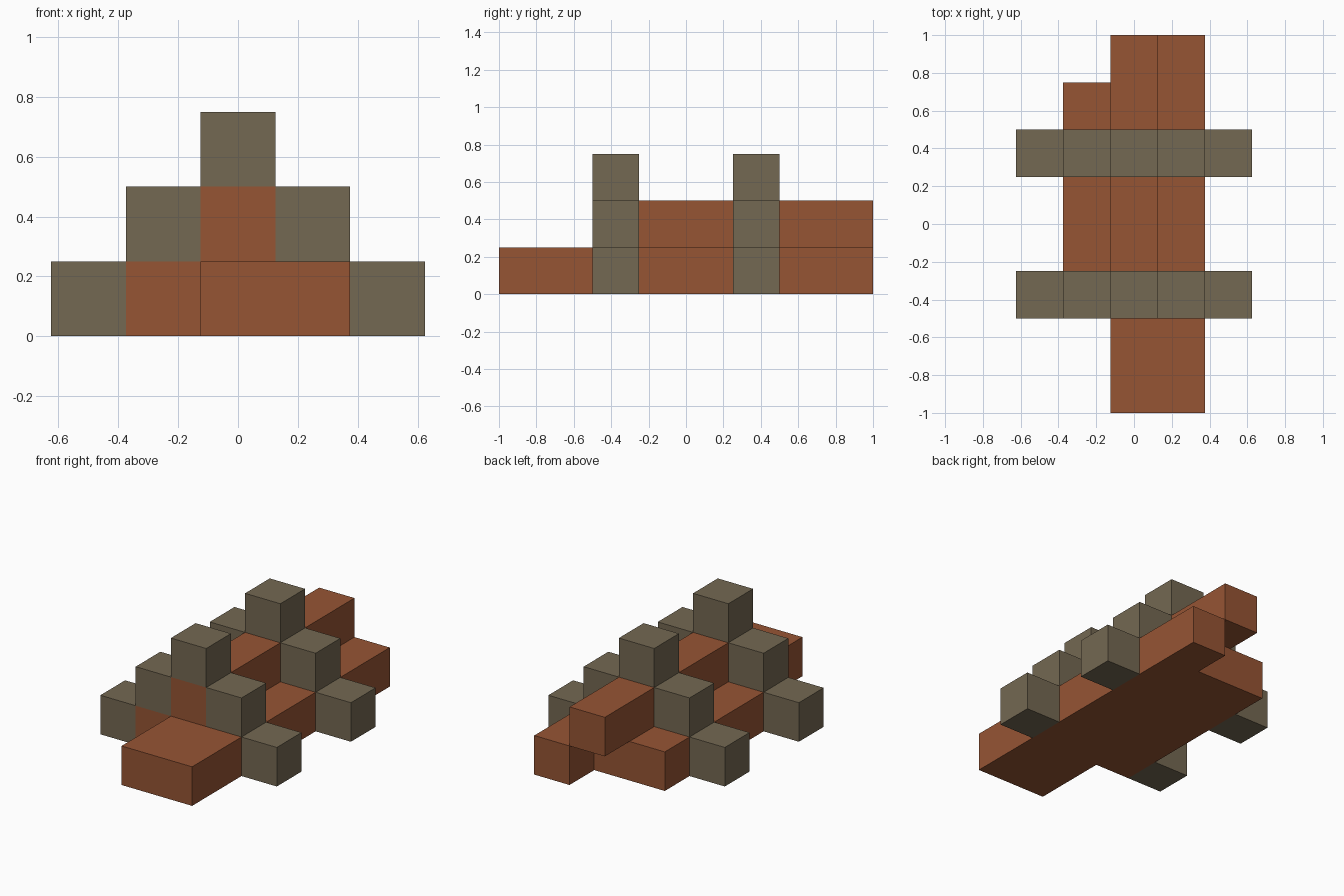
import bpy
import bmesh

CELL = 0.25

cube = bpy.data.objects.get("Cube")
if cube:
    bpy.data.objects.remove(cube, do_unlink=True)


def make_material(name, color):
    mat = bpy.data.materials.new(name)
    mat.use_nodes = True
    mat.diffuse_color = color
    mat.node_tree.nodes["Principled BSDF"].inputs["Base Color"].default_value = color
    return mat


def extrude_footprint(name, outline, layer, mat):
    """Extrude a counter-clockwise floor outline, in cells, by one layer."""
    bm = bmesh.new()
    floor = bm.faces.new([bm.verts.new((x * CELL, y * CELL, layer * CELL))
                          for x, y in outline])
    result = bmesh.ops.extrude_face_region(bm, geom=[floor], use_keep_orig=True)
    top = [v for v in result["geom"] if isinstance(v, bmesh.types.BMVert)]
    bmesh.ops.translate(bm, verts=top, vec=(0, 0, CELL))
    bmesh.ops.recalc_face_normals(bm, faces=bm.faces)
    mesh = bpy.data.meshes.new(name)
    bm.to_mesh(mesh)
    bm.free()
    mesh.materials.append(mat)
    obj = bpy.data.objects.new(name, mesh)
    bpy.context.collection.objects.link(obj)
    return obj


def block(name, x0, x1, y0, y1, layer, mat):
    return extrude_footprint(name, [(x0, y0), (x1, y0), (x1, y1), (x0, y1)], layer, mat)


brown = make_material("rust brown", (0.305, 0.089, 0.034, 1))
stone = make_material("olive grey", (0.174, 0.138, 0.084, 1))

# Stepped ground slab
extrude_footprint("base_slab", [
    (-0.5, -4), (1.5, -4), (1.5, 4), (0.5, 4),
    (0.5, 3), (-1.5, 3), (-1.5, -2), (-0.5, -2)], 0, brown)

# Raised spine, overhanging the slab at the back
block("spine", -0.5, 0.5, -2, 4, 1, brown)

# Two stepped arches of cubes across the body
for row, y in (("front", -2), ("back", 1)):
    for side, sign in (("left", 1), ("right", -1)):
        for label, step, layer in (("foot", 2, 0), ("shoulder", 1, 1)):
            x = sign * step
            block(f"{row}_{side}_{label}", x - 0.5, x + 0.5, y, y + 1, layer, stone)
    block(f"{row}_crown", -0.5, 0.5, y, y + 1, 2, stone)
